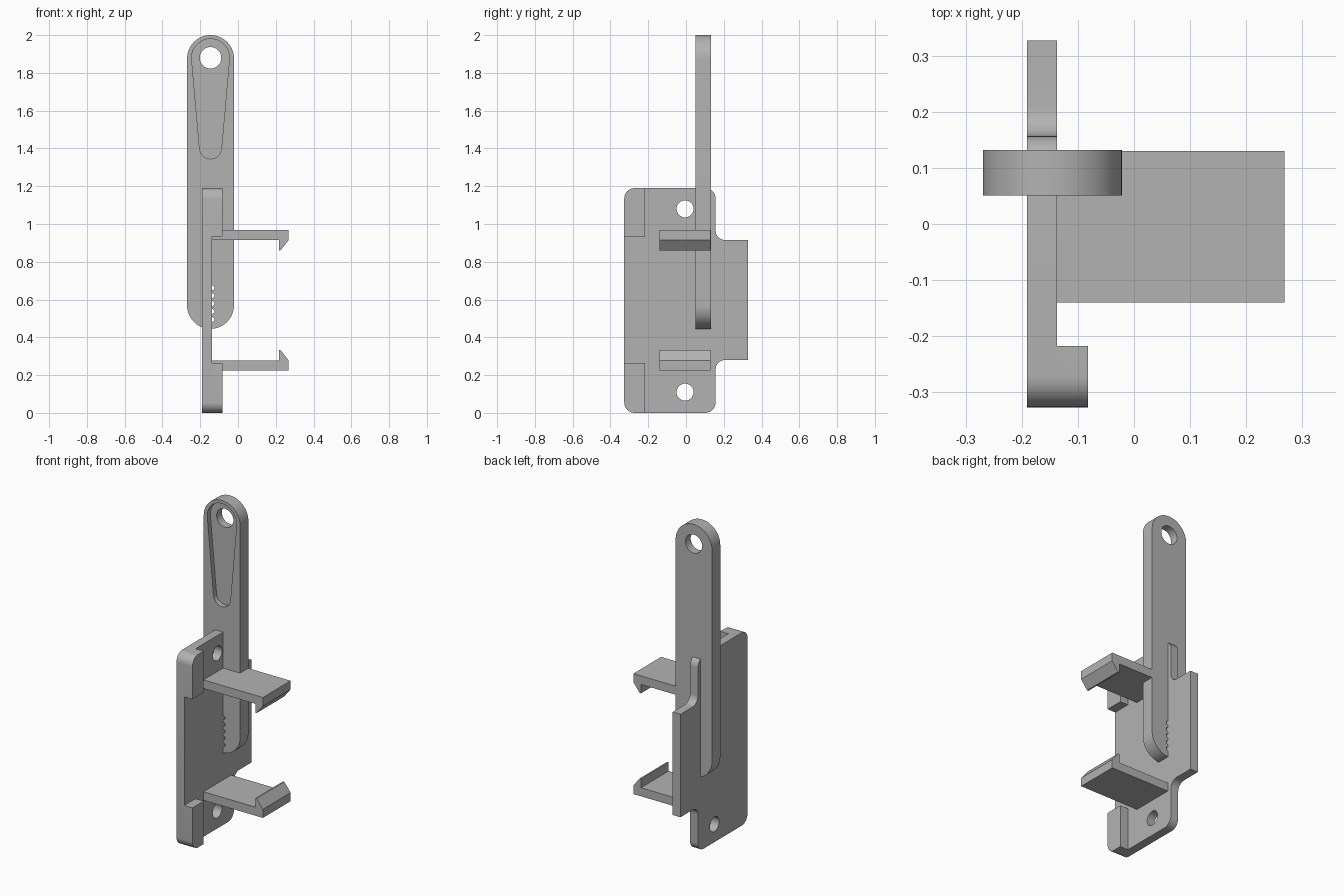
import bpy, bmesh, math
from mathutils import Vector

if "Cube" in bpy.data.objects:
    bpy.data.objects.remove(bpy.data.objects["Cube"])

grey = bpy.data.materials.new("plain grey")
grey.use_nodes = True
colour = (0.45, 0.45, 0.45, 1)
grey.diffuse_color = colour
grey.node_tree.nodes["Principled BSDF"].inputs["Base Color"].default_value = colour

# Main dimensions
PLATE_BACK, PLATE_FACE = -0.191, -0.1375
HANDLE_X, HANDLE_R = -0.1455, 0.124
EYE_Z = 1.88
HEIGHT = 1.19


def rounded(corners, steps=8):
    """Outline from (a, b, radius) corners; a zero radius stays sharp."""
    out = []
    for i, (a, b, r) in enumerate(corners):
        p = Vector((a, b))
        if r == 0:
            out.append(p)
            continue
        u = (Vector(corners[i - 1][:2]) - p).normalized()
        v = (Vector(corners[(i + 1) % len(corners)][:2]) - p).normalized()
        half = u.angle(v) / 2
        centre = p + (u + v).normalized() * r / math.sin(half)
        start = p + u * r / math.tan(half) - centre
        end = p + v * r / math.tan(half) - centre
        turn = start.angle_signed(end)
        for k in range(steps + 1):
            t = -turn * k / steps
            c, s = math.cos(t), math.sin(t)
            out.append(centre + Vector((start.x * c - start.y * s, start.x * s + start.y * c)))
    return out


def arc(a, b, r, start, end, n):
    return [Vector((a + r * math.cos(start + (end - start) * k / n),
                    b + r * math.sin(start + (end - start) * k / n))) for k in range(n + 1)]


def circle(a, b, r, n=40):
    return arc(a, b, r, 0, math.tau, n)[:-1]


def extrude(name, outline, axis, lo, hi):
    """Extrude an outline in (y, z) along x, or in (x, z) along y."""
    def place(p, d):
        return (d, p[0], p[1]) if axis == "x" else (p[0], d, p[1])
    bm = bmesh.new()
    face = bm.faces.new([bm.verts.new(place(p, lo)) for p in outline])
    moved = bmesh.ops.extrude_face_region(bm, geom=[face])["geom"]
    bmesh.ops.translate(bm, verts=[g for g in moved if isinstance(g, bmesh.types.BMVert)],
                        vec=place((0, 0), hi - lo))
    bmesh.ops.recalc_face_normals(bm, faces=bm.faces)
    mesh = bpy.data.meshes.new(name)
    bm.to_mesh(mesh)
    bm.free()
    mesh.materials.append(grey)
    obj = bpy.data.objects.new(name, mesh)
    bpy.context.collection.objects.link(obj)
    return obj


def select(obj):
    bpy.ops.object.select_all(action="DESELECT")
    obj.select_set(True)
    bpy.context.view_layer.objects.active = obj


def cut(obj, cutter):
    select(obj)
    mod = obj.modifiers.new("cut", "BOOLEAN")
    mod.operation, mod.solver, mod.object = "DIFFERENCE", "EXACT", cutter
    bpy.ops.object.modifier_apply(modifier=mod.name)
    bpy.data.objects.remove(cutter)


# Mounting plate with a wider middle tab and two screw holes
y0, y1, y2, r = -0.327, 0.157, 0.327, 0.055
plate = extrude("mounting_plate", rounded([
    (y0, 0, r), (y1, 0, r), (y1, 0.28, 0.05), (y2, 0.28, 0),
    (y2, 0.915, 0), (y1, 0.915, 0.05), (y1, HEIGHT, r), (y0, HEIGHT, r)]),
    "x", PLATE_BACK, PLATE_FACE)
for z in (0.11, 1.08):
    cut(plate, extrude("screw_hole", circle(-0.005, z, 0.045), "x", -0.3, 0))

# Raised blocks on the front corners
y3 = -0.217
blocks = [
    extrude("lower_block", rounded([(y0, 0, r), (y3, 0, 0), (y3, 0.265, 0), (y0, 0.265, 0)]),
            "x", PLATE_FACE, -0.082),
    extrude("upper_block", rounded([(y0, 0.935, 0), (y3, 0.935, 0), (y3, HEIGHT, 0), (y0, HEIGHT, r)]),
            "x", PLATE_FACE, -0.082)]

# Pair of hooked clip arms facing each other
tip = 0.268
arm = [(PLATE_FACE, 0.225), (tip, 0.225), (tip, 0.278), (0.225, 0.333),
       (0.216, 0.333), (0.216, 0.278), (PLATE_FACE, 0.278)]
arms = [extrude("lower_clip_arm", arm, "y", -0.14, 0.13),
        extrude("upper_clip_arm", [(x, HEIGHT + 0.003 - z) for x, z in arm], "y", -0.14, 0.13)]

# Long handle with rounded ends
low, high = 0.445 + HANDLE_R, 2 - HANDLE_R
handle = extrude("handle",
                 arc(HANDLE_X, high, HANDLE_R, 0, math.pi, 32)
                 + arc(HANDLE_X, low, HANDLE_R, math.pi, math.tau, 32), "y", 0.051, 0.132)

# Teardrop recess in the front of the handle
big, small, small_z = 0.1, 0.058, 1.403
lean = math.asin((big - small) / (EYE_Z - small_z))
drop = (arc(HANDLE_X, EYE_Z, big, -lean, math.pi + lean, 32)
        + arc(HANDLE_X, small_z, small, math.pi + lean, math.tau - lean, 20))
cut(handle, extrude("recess", drop, "y", 0, 0.081))
cut(handle, extrude("hanging_hole", circle(HANDLE_X, EYE_Z, 0.057), "y", 0, 0.2))

# Row of small teeth beside the plate
for i in range(5):
    z = 0.495 + i * 0.042
    cut(handle, extrude("tooth_gap", circle(PLATE_FACE, z, 0.013, 12), "y", 0, 0.2))

for obj in [plate, handle] + blocks + arms:
    select(obj)
    bpy.ops.object.shade_smooth_by_angle(angle=math.radians(30))
